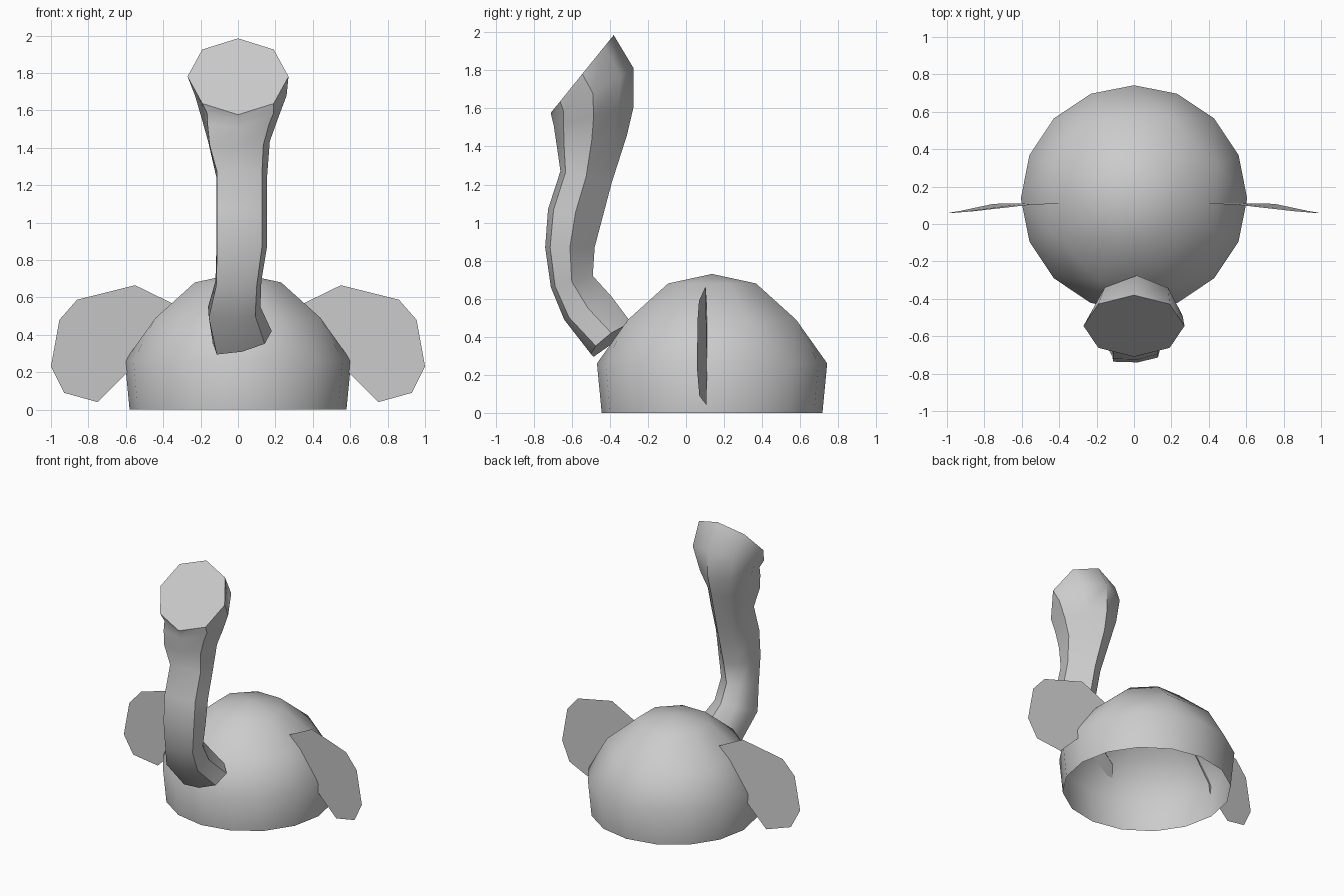
import bpy, bmesh
from math import sin, cos, tau, radians

if "Cube" in bpy.data.objects:
    bpy.data.objects.remove(bpy.data.objects["Cube"])


def make_object(name, bm, angle=45):
    bmesh.ops.recalc_face_normals(bm, faces=bm.faces[:])
    mesh = bpy.data.meshes.new(name)
    bm.to_mesh(mesh)
    bm.free()
    mesh.shade_smooth()
    mesh.set_sharp_from_angle(angle=radians(angle))
    obj = bpy.data.objects.new(name, mesh)
    bpy.context.collection.objects.link(obj)
    return obj


def bridge(bm, lower, upper):
    n = len(lower)
    for i in range(n):
        j = (i + 1) % n
        bm.faces.new((lower[i], lower[j], upper[j], upper[i]))


# Body: open dome shell, 16-sided wall under an 8-sided crown (radius, height)
def circle(bm, r, z, count, turn=0.0):
    return [bm.verts.new((r * cos(tau * i / count + turn),
                          0.137 + r * sin(tau * i / count + turn), z))
            for i in range(count)]


bm = bmesh.new()
foot = circle(bm, 0.58, 0, 16)
wall = circle(bm, 0.605, 0.26, 16)
shoulder = circle(bm, 0.478, 0.49, 8, tau / 16)
crown = circle(bm, 0.25, 0.68, 8, tau / 16)
top = bm.verts.new((0, 0.137, 0.73))
bridge(bm, foot, wall)
for i in range(8):
    j = (i + 1) % 8
    a, b, c, d = (wall[(2 * i + k) % 16] for k in (0, 1, 2, 3))
    bm.faces.new((a, b, shoulder[i]))
    bm.faces.new((b, c, shoulder[i]))
    bm.faces.new((c, shoulder[j], shoulder[i]))
    bm.faces.new((crown[i], crown[j], top))
bridge(bm, shoulder, crown)
make_object("body_dome", bm)

# Neck and head: eight-sided tube, each section given as
# front y, front z, back y, back z, min x, max x, sideways tilt, corner shaping
sections = [
    (-0.50, 0.31, -0.285, 0.47, -0.135, 0.18, 0.03, 0.6),
    (-0.64, 0.49, -0.39, 0.61, -0.16, 0.12, 0, 1),
    (-0.71, 0.66, -0.49, 0.72, -0.12, 0.125, 0, 1),
    (-0.74, 0.87, -0.48, 0.87, -0.115, 0.155, 0, 1),
    (-0.725, 1.07, -0.435, 1.04, -0.115, 0.155, 0, 1),
    (-0.66, 1.27, -0.39, 1.21, -0.115, 0.155, 0, 1),
    (-0.68, 1.41, -0.31, 1.46, -0.16, 0.17, 0, 0.9),
    (-0.695, 1.51, -0.275, 1.61, -0.195, 0.215, 0, 0.5),
    (-0.705, 1.55, -0.275, 1.81, -0.23, 0.26, 0, 0.1),
    (-0.71, 1.577, -0.38, 1.985, -0.27, 0.27, 0, 0),
]
# how far each corner reaches out: front right, back right, back left, front left
corner = {1: 0.8, 3: 0.5, 5: 0.64, 7: 0.97}
bm = bmesh.new()
rings = []
for fy, fz, by, bz, x0, x1, tilt, shaping in sections:
    ring = []
    for i in range(8):
        s, c = sin(tau * i / 8), cos(tau * i / 8)
        if i in corner:
            k = 1 + shaping * (corner[i] / abs(s) - 1)
            s, c = s * k, c * k
        t = (1 - c) / 2
        ring.append(bm.verts.new(((x0 + x1) / 2 + s * (x1 - x0) / 2,
                                  fy + (by - fy) * t,
                                  fz + (bz - fz) * t + s * tilt)))
    rings.append(ring)
for a, b in zip(rings, rings[1:]):
    bridge(bm, a, b)
bm.faces.new(rings[0])
bm.faces.new(rings[-1])
make_object("neck_and_head", bm)

# Wings: thin flat blades whose inner edge follows the dome (x, y, z)
outline = [(0.355, 0.11, 0.57), (0.55, 0.103, 0.665), (0.86, 0.068, 0.588),
           (0.955, 0.06, 0.48), (1.0, 0.058, 0.23), (0.93, 0.07, 0.09),
           (0.75, 0.108, 0.04), (0.59, 0.11, 0.2), (0.58, 0.11, 0.27),
           (0.435, 0.11, 0.485)]
for side, name in ((-1, "left_wing"), (1, "right_wing")):
    bm = bmesh.new()
    bm.faces.new([bm.verts.new((side * x, y, z)) for x, y, z in outline])
    make_object(name, bm)
